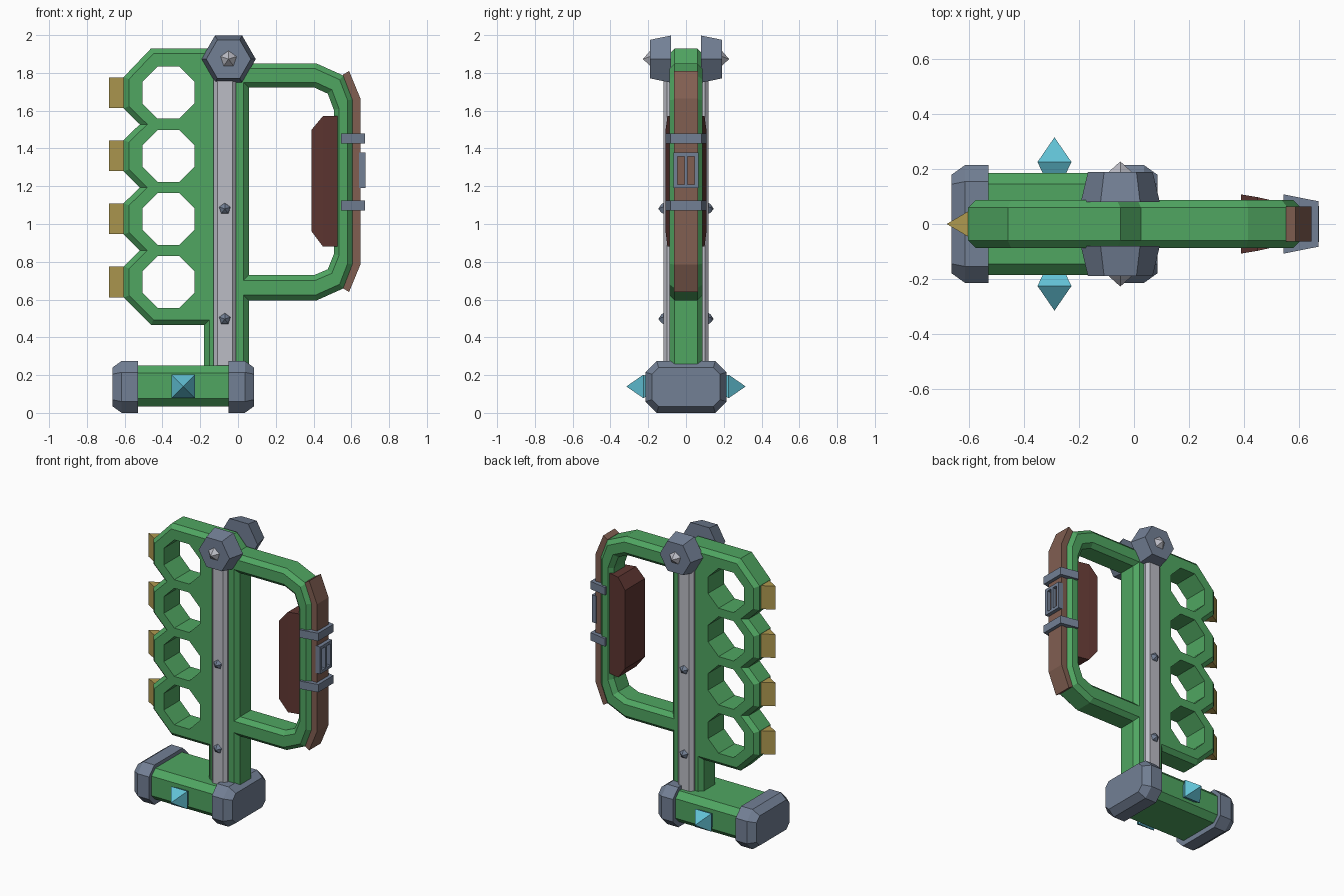
import bpy
import bmesh
from math import sin, cos, pi, radians

if "Cube" in bpy.data.objects:
    bpy.data.objects.remove(bpy.data.objects["Cube"])


def material(name, r, g, b):
    m = bpy.data.materials.new(name)
    m.use_nodes = True
    m.diffuse_color = (r, g, b, 1)
    m.node_tree.nodes["Principled BSDF"].inputs["Base Color"].default_value = (r, g, b, 1)
    return m


GREEN = material("green_paint", .08, .38, .12)
STEEL = material("blue_steel", .17, .215, .3)
SILVER = material("pale_silver", .5, .505, .56)
GOLD = material("dull_gold", .43, .32, .08)
CYAN = material("cyan_gem", .12, .53, .66)
LEATHER = material("brown_leather", .22, .114, .083)
GRIP = material("dark_leather", .115, .038, .032)


def finish(name, bm, mat):
    bmesh.ops.recalc_face_normals(bm, faces=bm.faces[:])
    mesh = bpy.data.meshes.new(name)
    bm.to_mesh(mesh)
    bm.free()
    mesh.materials.append(mat)
    ob = bpy.data.objects.new(name, mesh)
    bpy.context.collection.objects.link(ob)
    return ob


def loft(name, rings, mat):
    """Skin a list of point rings; a single-point ring becomes a tip."""
    bm = bmesh.new()
    rows = [[bm.verts.new(p) for p in ring] for ring in rings]
    for a, b in zip(rows, rows[1:]):
        n = len(a)
        for i in range(n):
            j = (i + 1) % n
            bm.faces.new((a[i], a[j], b[0]) if len(b) == 1 else (a[i], a[j], b[j], b[i]))
    for end in (rows[0], rows[-1]):
        if len(end) > 2:
            bm.faces.new(end)
    return finish(name, bm, mat)


def plate(name, outline, half, mat, chamfer=0):
    """Extrude an x-z outline through y, chamfering the rims of both faces."""
    bm = bmesh.new()
    a = [bm.verts.new((x, -half, z)) for x, z in outline]
    b = [bm.verts.new((x, half, z)) for x, z in outline]
    n = len(a)
    caps = [bm.faces.new(a), bm.faces.new(b[::-1])]
    for i in range(n):
        j = (i + 1) % n
        bm.faces.new((a[j], a[i], b[i], b[j]))
    bmesh.ops.recalc_face_normals(bm, faces=bm.faces[:])
    if chamfer:
        rims = [e for f in caps for e in f.edges]
        bmesh.ops.bevel(bm, geom=rims, offset=chamfer, offset_type='OFFSET',
                        segments=1, affect='EDGES', clamp_overlap=False)
    return finish(name, bm, mat)


def ngon(n, r, x, y, z, turn=0):
    """Regular polygon facing along y."""
    return [(x + r * cos(turn + 2 * pi * i / n), y, z + r * sin(turn + 2 * pi * i / n))
            for i in range(n)]


def rect_x(x, hy, z0, z1):
    return [(x, -hy, z0), (x, hy, z0), (x, hy, z1), (x, -hy, z1)]


def octagon_x(x, hy, z0, z1, c):
    """Chamfered rectangle facing along x."""
    return [(x, -hy, z0 + c), (x, -hy + c, z0), (x, hy - c, z0), (x, hy, z0 + c),
            (x, hy, z1 - c), (x, hy - c, z1), (x, -hy + c, z1), (x, -hy, z1 - c)]


# Knuckle plate and spine in one outline, with a bump per finger
fingers = [.693 + .334 * i for i in range(4)]
outline = [(-.46, 1.93), (-.05, 1.93), (.025, 1.85), (.058, 1.85), (.058, .2),
           (-.18, .2), (-.18, .465), (-.46, .465)]
for i, z in enumerate(fingers):
    outline += [(-.605, z - .083), (-.605, z + .083)]
    if i < 3:
        outline.append((-.52, z + .167))
body = plate("knuckle_plate", outline, .088, GREEN, .028)

# Octagonal finger holes
for z in fingers:
    cutter = loft("hole_cutter", [ngon(8, .149, -.368, y, z, pi / 8) for y in (-.3, .3)], GREEN)
    cutter.hide_render = True
    mod = body.modifiers.new("hole", 'BOOLEAN')
    mod.operation = 'DIFFERENCE'
    mod.solver = 'EXACT'
    mod.object = cutter
    bpy.context.view_layer.objects.active = body
    bpy.ops.object.modifier_apply(modifier=mod.name)
    bpy.data.objects.remove(cutter)

# Wedge-shaped knuckle studs
for z in fingers:
    loft("knuckle_wedge", [[(-.59, -.055, h), (-.683, 0, h), (-.59, .055, h)]
                           for h in (z - .081, z + .081)], GOLD)

# Rear handle loop
plate("handle_loop", [
    (0, 1.85), (.415, 1.85), (.56, 1.785), (.608, 1.66), (.608, .785), (.56, .66),
    (.415, .595), (0, .595), (0, .73), (.405, .73), (.475, .76), (.507, .84),
    (.507, 1.605), (.475, 1.69), (.405, 1.722), (0, 1.722)], .088, GREEN, .028)

# Leather band on the back of the handle
plate("leather_band", [
    (.555, 1.79), (.588, 1.81), (.648, 1.665), (.648, .785), (.588, .64), (.555, .66),
    (.6, .785), (.6, 1.665)], .063, LEATHER)

# Padded grip inside the handle
loft("inner_grip", [rect_x(.39, .108, .96, 1.5), rect_x(.45, .098, .88, 1.572),
                    rect_x(.53, .08, .88, 1.572)], GRIP)

# Straps and buckle frame
for z in (1.098, 1.452):
    loft("handle_strap", [rect_x(.545, .108, z - .027, z + .027),
                          rect_x(.672, .083, z - .027, z + .027)], STEEL)
for y, w in ((-.056, .01), (0, .008), (.056, .01)):
    rail = loft("buckle_rail", [rect_x(.64, w, 1.19, 1.378), rect_x(.674, w, 1.19, 1.378)], STEEL)
    rail.location.y = y
for z in (1.2, 1.368):
    loft("buckle_bar", [rect_x(.64, .064, z - .01, z + .01),
                        rect_x(.674, .064, z - .01, z + .01)], STEEL)

# Base beam and its two end caps
loft("base_beam", [octagon_x(x, .186, .035, .25, .04) for x in (-.6, 0)], GREEN)
for s, side in ((-1, "right"), (1, "left")):
    inner, shoulder, end = [-.29 + s * d for d in (.24, .326, .375)]
    loft(side + "_base_cap", [octagon_x(inner, .215, 0, .275, .06),
                              octagon_x(shoulder, .215, 0, .275, .06),
                              octagon_x(end, .18, .035, .24, .035)], STEEL)

# Parts repeated on the front and back
for s, side in ((-1, "front"), (1, "back")):
    # Metal strip along the spine
    section = [(-.13, .05), (-.13, .1), (-.108, .12), (-.03, .12), (-.01, .1), (-.01, .05)]
    loft(side + "_strip", [[(x, s * y, z) for x, y in section] for z in (.2, 1.82)], SILVER)
    # Small rivets on the strip
    for z in (.497, 1.08):
        loft(side + "_rivet", [ngon(5, .035, -.07, s * .115, z, pi / 2),
                               ngon(5, .025, -.07, s * .13, z, pi / 2),
                               [(-.07, s * .147, z)]], STEEL)
    # Hexagonal bolt head with a spike
    loft(side + "_bolt", [ngon(6, .144, -.05, s * .08, 1.873),
                          ngon(6, .118, -.05, s * .19, 1.873)], STEEL)
    loft(side + "_bolt_spike", [ngon(5, .05, -.05, s * .185, 1.873, pi / 2),
                                [(-.05, s * .228, 1.873)]], SILVER)
    # Pyramid gem set in the base
    loft(side + "_gem", [ngon(4, r * 2 ** .5, -.29, s * y, .14, radians(45))
                         for r, y in ((.035, .17), (.062, .226))] + [[(-.29, s * .316, .14)]], CYAN)
